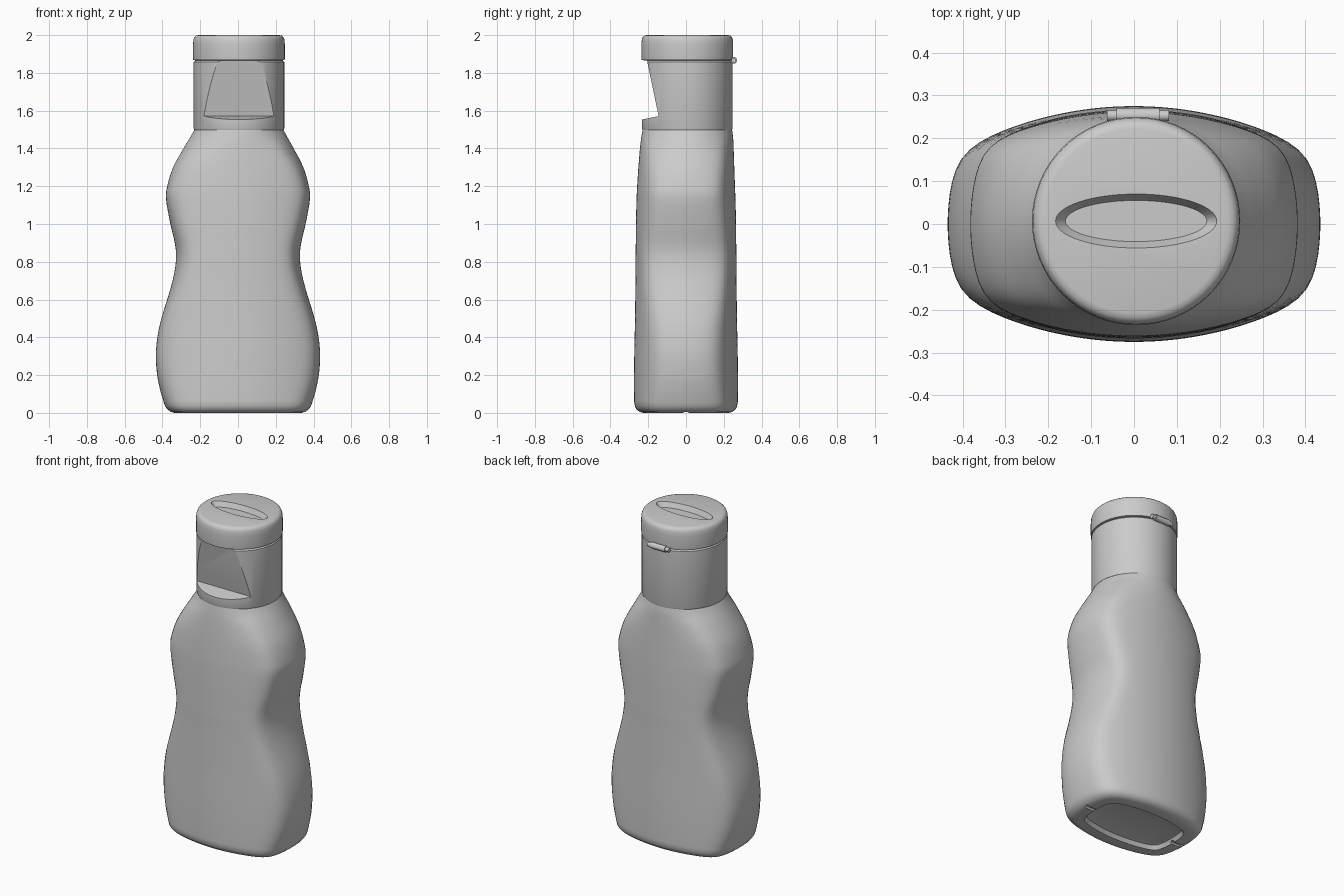
import bpy, bmesh, math
from mathutils import Matrix

if "Cube" in bpy.data.objects:
    bpy.data.objects.remove(bpy.data.objects["Cube"])

CX, CY, R = 0.005, 0.007, 0.24      # cap axis and radius


def finish(name, bm, angle=35):
    bmesh.ops.recalc_face_normals(bm, faces=bm.faces)
    me = bpy.data.meshes.new(name)
    bm.to_mesh(me)
    bm.free()
    ob = bpy.data.objects.new(name, me)
    bpy.context.collection.objects.link(ob)
    smooth(ob, angle)
    return ob


def smooth(ob, angle=35):
    bpy.ops.object.select_all(action='DESELECT')
    ob.select_set(True)
    bpy.context.view_layer.objects.active = ob
    bpy.ops.object.shade_smooth_by_angle(angle=math.radians(angle))


def skin(bm, rings):
    """Bridge a stack of equal point rings and close both ends."""
    loops = [[bm.verts.new(p) for p in ring] for ring in rings]
    n = len(loops[0])
    for a, b in zip(loops, loops[1:]):
        for i in range(n):
            bm.faces.new((a[i], a[(i + 1) % n], b[(i + 1) % n], b[i]))
    bm.faces.new(loops[0])
    bm.faces.new(loops[-1])


def ellipse(z, rx, ry, n=64):
    return [(CX + rx * math.cos(i * math.tau / n), CY + ry * math.sin(i * math.tau / n), z)
            for i in range(n)]


def lathe(name, profile):
    bm = bmesh.new()
    skin(bm, [ellipse(z, r, r) for r, z in profile])
    return finish(name, bm)


def cut(ob, cutter):
    cutter.hide_render = True
    mod = ob.modifiers.new("cut", 'BOOLEAN')
    mod.operation, mod.object, mod.solver = 'DIFFERENCE', cutter, 'EXACT'
    bpy.context.view_layer.update()
    dg = bpy.context.evaluated_depsgraph_get()
    me = bpy.data.meshes.new_from_object(ob.evaluated_get(dg))
    ob.modifiers.clear()
    ob.data = me
    bpy.data.objects.remove(cutter)
    smooth(ob)


def box(name, matrix):
    bm = bmesh.new()
    bmesh.ops.create_cube(bm, size=1, matrix=matrix)
    return finish(name, bm)


# Body section: bowed front/back meets bowed sides, blending to a circle by t
def section(z, w, d, t, n=96):
    pts = []
    for i in range(n):
        a = (i + 0.5) * math.tau / n
        c, s = abs(math.cos(a)), abs(math.sin(a))
        side = 2 * w / (c + math.sqrt(c * c + 3.6 * s * s * w))
        front = 2 * d / (s + math.sqrt(s * s + 2.4 * c * c * d))
        r = (side ** -16 + front ** -16) ** (-1 / 16)
        oval = 1 / math.hypot(c / w, s / d)
        r += (oval - r) * t
        pts.append((r * math.cos(a) + CX * t, r * math.sin(a) + CY * t, z))
    return pts


def spline(p0, p1, p2, p3, u):
    return [0.5 * (2 * b + (c - a) * u + (2 * a - 5 * b + 4 * c - e) * u * u
                   + (3 * b - a - 3 * c + e) * u ** 3)
            for a, b, c, e in zip(p0, p1, p2, p3)]


# Body: height, half width, half depth, roundness
base = [(0.025, 0.26, 0.15, 0), (0.022, 0.27, 0.16, 0), (0.0, 0.285, 0.175, 0),
        (0.0, 0.335, 0.225, 0), (0.006, 0.357, 0.247, 0), (0.02, 0.375, 0.263, 0),
        (0.035, 0.386, 0.27, 0)]
keys = [(0.055, 0.393, 0.274, 0), (0.12, 0.412, 0.275, 0), (0.2, 0.428, 0.275, 0),
        (0.3, 0.435, 0.274, 0), (0.4, 0.427, 0.272, 0), (0.5, 0.406, 0.27, 0),
        (0.65, 0.36, 0.268, 0), (0.75, 0.336, 0.267, 0), (0.83, 0.328, 0.267, 0),
        (0.9, 0.335, 0.266, 0), (1.0, 0.358, 0.265, 0), (1.13, 0.381, 0.262, 0),
        (1.2, 0.375, 0.259, 0.05), (1.3, 0.345, 0.254, 0.25),
        (1.4, 0.292, 0.248, 0.6), (1.46, 0.257, 0.243, 0.9), (1.505, 0.232, 0.236, 1)]
rings = [section(*k) for k in base]
for i in range(len(keys) - 1):
    q = [keys[min(max(j, 0), len(keys) - 1)] for j in range(i - 1, i + 3)]
    rings += [section(*spline(*q, u / 4)) for u in range(4)]
rings.append(section(*keys[-1]))
bm = bmesh.new()
skin(bm, rings)
body = finish("bottle_body", bm)

# Seam groove across the underside
cut(body, box("seam_cutter", Matrix.Diagonal((0.7, 0.024, 0.024, 1))))

# Cap base with a slanted flat thumb recess at the front
cap = lathe("cap_base", [(R - 0.012, 1.495), (R - 0.003, 1.498), (R, 1.507), (R, 1.858),
                         (R - 0.006, 1.864), (R - 0.012, 1.866)])
tilt = math.atan2(0.03, 0.145)
m = (Matrix.Translation((CX, CY - 0.213, 1.865)) @ Matrix.Rotation(tilt, 4, 'X')
     @ Matrix.Translation((0, -0.1, 0)) @ Matrix.Diagonal((0.5, 0.2, 0.6, 1)))
cut(cap, box("thumb_cutter", m))

# Flip lid with rounded rim and an oval slot in the top
lid = lathe("flip_lid", [(R - 0.012, 1.866), (R + 0.002, 1.869), (R + 0.003, 1.876),
                         (R + 0.003, 1.95), (R + 0.001, 1.975), (R - 0.004, 1.989),
                         (R - 0.013, 1.997), (R - 0.025, 2.0)])
bm = bmesh.new()
skin(bm, [ellipse(1.97, 0.165, 0.048), ellipse(2.0, 0.188, 0.063), ellipse(2.03, 0.19, 0.065)])
cut(lid, finish("slot_cutter", bm))

# Hinge: a barrel with thinner end pins
bm = bmesh.new()
for radius, length in ((0.018, 0.1), (0.013, 0.145)):
    bmesh.ops.create_cone(bm, cap_ends=True, segments=16, radius1=radius, radius2=radius,
                          depth=length,
                          matrix=Matrix.Translation((0.009, 0.253, 1.866))
                          @ Matrix.Rotation(math.pi / 2, 4, 'Y'))
finish("hinge", bm)
